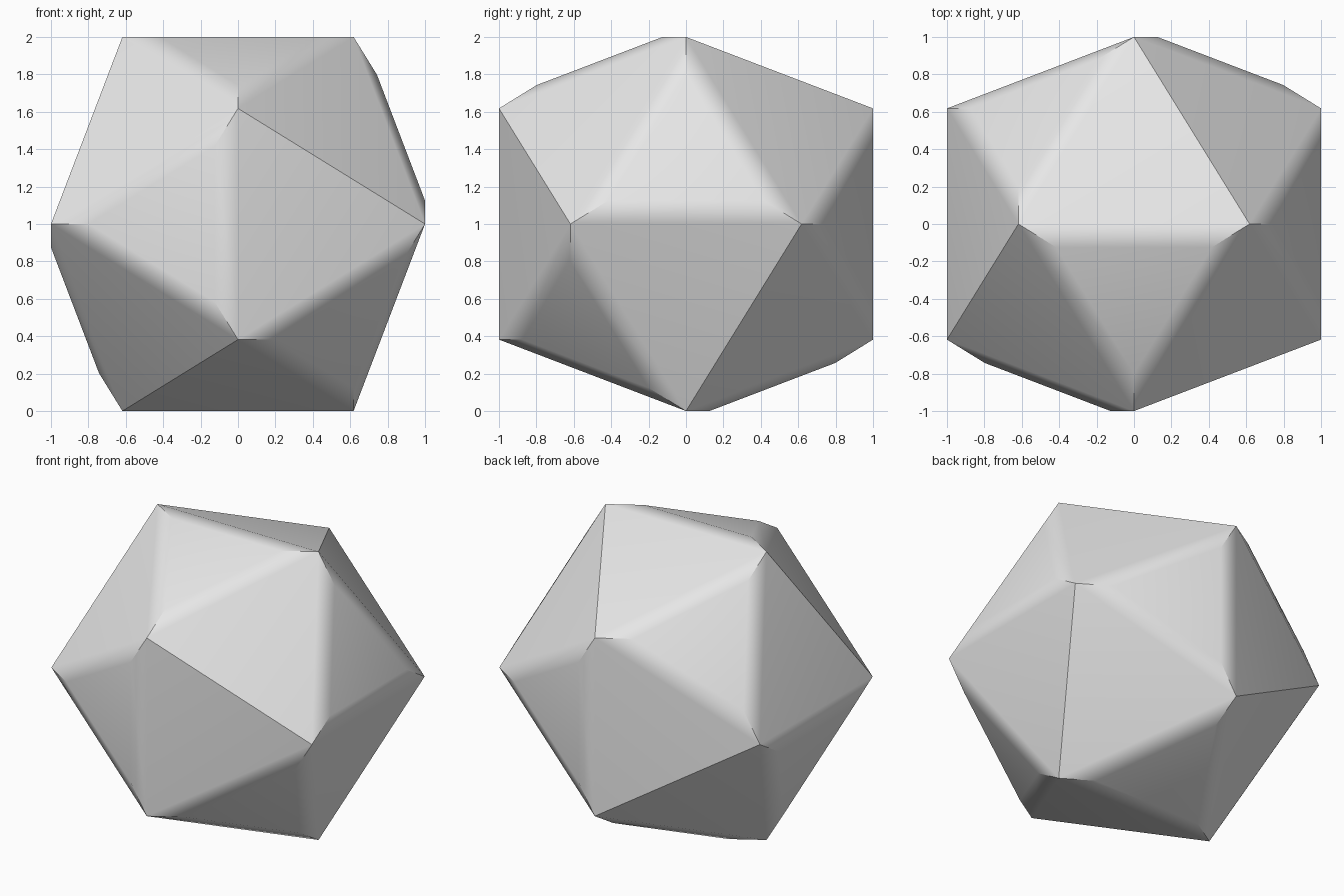
import bpy, bmesh, math
from mathutils import Vector

if "Cube" in bpy.data.objects:
    bpy.data.objects.remove(bpy.data.objects["Cube"])

PHI = (math.sqrt(5) - 1) / 2      # 0.618
STRIP = 0.125                     # width of the strip around raised faces
HALF = math.radians(20.905)       # half the angle between neighbouring faces

# Twelve corners: three golden rectangles
bm = bmesh.new()
for a in (-1, 1):
    for b in (-PHI, PHI):
        for co in ((0, a, b), (b, 0, a), (a, b, 0)):
            bm.verts.new(co)
bmesh.ops.convex_hull(bm, input=bm.verts[:])
bmesh.ops.recalc_face_normals(bm, faces=bm.faces[:])
bm.normal_update()

# Three perpendicular axes through the six edges that stay sharp
p, q = PHI / 2, (1 + PHI) / 2
axes = [Vector((0.5, -q, p)), Vector((p, 0.5, q)), Vector((q, p, -0.5))]

# Eight faces away from those edges become raised plateaus
raised = [f for f in bm.faces
          if max(abs(f.normal.dot(a)) for a in axes) < 0.8]
bmesh.ops.inset_individual(bm, faces=raised,
                           thickness=STRIP * math.cos(HALF),
                           depth=STRIP * math.sin(HALF),
                           use_even_offset=True)
bmesh.ops.translate(bm, verts=bm.verts[:], vec=(0, 0, 1))
mesh = bpy.data.meshes.new("faceted_ball")
bm.to_mesh(mesh)
bm.free()

ball = bpy.data.objects.new("faceted_ball", mesh)
bpy.context.collection.objects.link(ball)

# Plain grey
grey = bpy.data.materials.new("light_grey")
grey.diffuse_color = (0.8, 0.8, 0.8, 1)
grey.use_nodes = True
grey.node_tree.nodes["Principled BSDF"].inputs["Base Color"].default_value = grey.diffuse_color
mesh.materials.append(grey)

# Soft strips, sharp remaining edges
bpy.context.view_layer.objects.active = ball
ball.select_set(True)
bpy.ops.object.shade_smooth_by_angle(angle=math.radians(30))
soft = ball.modifiers.new("soft_strips", 'WEIGHTED_NORMAL')
soft.keep_sharp = True
